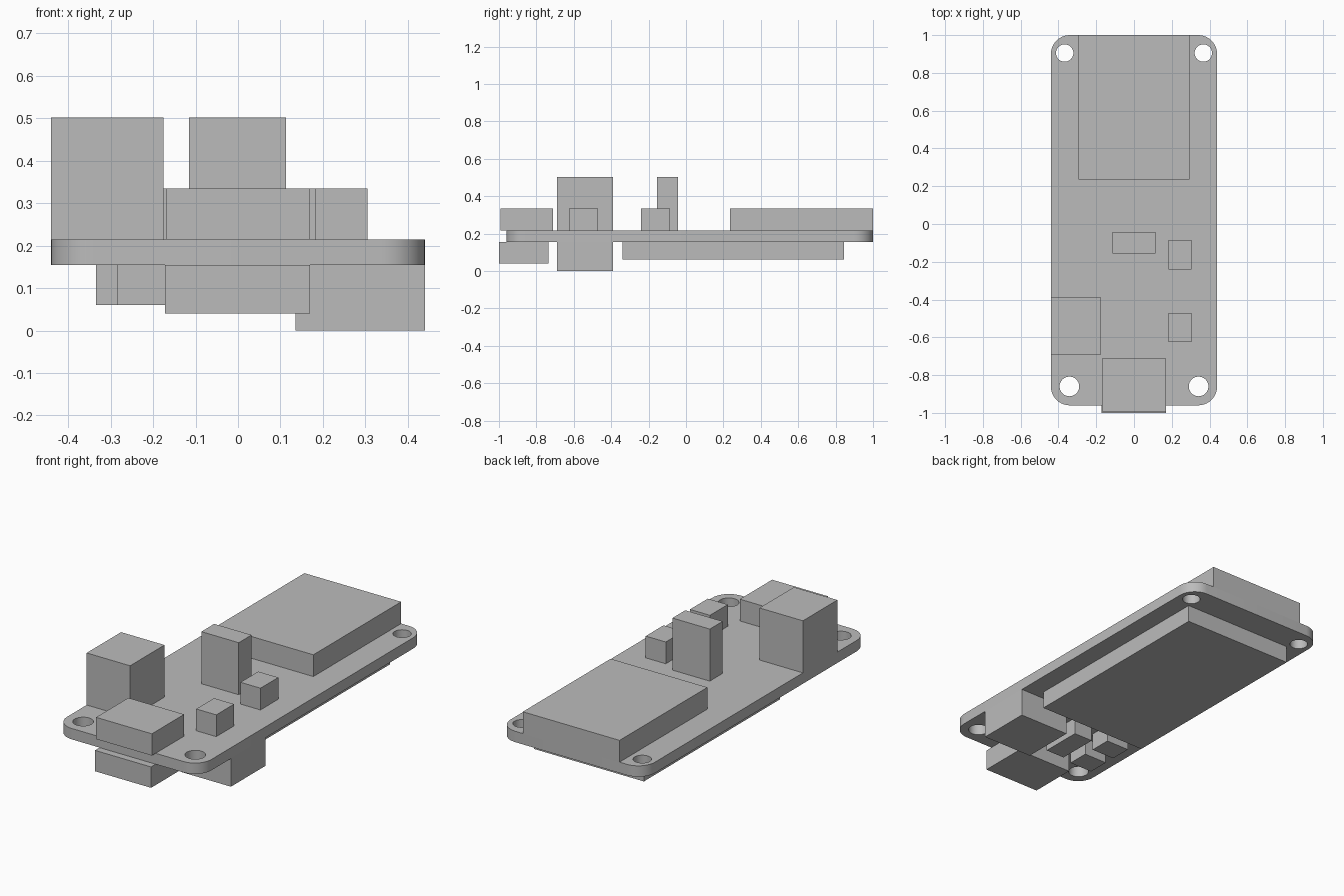
import bpy, bmesh
from mathutils import Matrix, Vector

cube = bpy.data.objects.get("Cube")
if cube:
    bpy.data.objects.remove(cube, do_unlink=True)

grey = bpy.data.materials.new("plain grey")
grey.use_nodes = True
colour = (0.5, 0.5, 0.5, 1)
grey.diffuse_color = colour
grey.node_tree.nodes["Principled BSDF"].inputs["Base Color"].default_value = colour

BOTTOM, TOP = 0.155, 0.215   # board faces
LOW, HIGH = 0.06, 0.335      # common component heights


def add_object(name, bm):
    mesh = bpy.data.meshes.new(name)
    bm.to_mesh(mesh)
    bm.free()
    mesh.materials.append(grey)
    obj = bpy.data.objects.new(name, mesh)
    bpy.context.collection.objects.link(obj)
    return obj


def box(name, x, y, z, corner_radius=0):
    low, high = Vector((x[0], y[0], z[0])), Vector((x[1], y[1], z[1]))
    bm = bmesh.new()
    size = Matrix.Diagonal(high - low).to_4x4()
    bmesh.ops.create_cube(bm, size=1, matrix=Matrix.Translation((low + high) / 2) @ size)
    if corner_radius:
        upright = [e for e in bm.edges
                   if abs((e.verts[0].co - e.verts[1].co).xy.length) < 1e-5]
        bmesh.ops.bevel(bm, geom=upright, offset=corner_radius, segments=10,
                        profile=0.5, affect='EDGES')
    return add_object(name, bm)


# Circuit board with rounded corners and four mounting holes
board = box("circuit_board", (-0.44, 0.44), (-0.96, 1), (BOTTOM, TOP), 0.1)
bm = bmesh.new()
for x, y, radius in ((0.367, 0.905, 0.046), (0.342, -0.86, 0.052)):
    for side in (-1, 1):
        bmesh.ops.create_cone(bm, cap_ends=True, segments=40, radius1=radius, radius2=radius,
                              depth=1, matrix=Matrix.Translation((side * x, y, 0)))
holes = add_object("hole_cutter", bm)
holes.hide_render = True
cut = board.modifiers.new("mounting_holes", 'BOOLEAN')
cut.object = holes
cut.solver = 'EXACT'
bpy.context.view_layer.objects.active = board
board.select_set(True)
bpy.ops.object.modifier_apply(modifier=cut.name)
bpy.data.objects.remove(holes, do_unlink=True)
bpy.ops.object.shade_smooth_by_angle()

# Components on the upper face
box("radio_module", (-0.295, 0.295), (0.235, 1), (TOP, HIGH))
box("upper_port", (-0.17, 0.17), (-0.993, -0.712), (TOP, HIGH))
box("upper_socket", (-0.44, -0.175), (-0.69, -0.39), (TOP, 0.502))
box("pin_header", (-0.115, 0.113), (-0.155, -0.043), (TOP, 0.502))
for name, y in (("front_button", -0.625), ("rear_button", -0.24)):
    box(name, (0.183, 0.305), (y, y + 0.155), (TOP, HIGH))

# Components on the lower face
box("display_panel", (-0.335, 0.335), (-0.34, 0.845), (LOW, BOTTOM))
box("lower_port", (-0.172, 0.17), (-1, -0.735), (0.04, BOTTOM))
box("lower_socket", (0.135, 0.44), (-0.69, -0.39), (0, BOTTOM))
box("lower_chip", (-0.08, 0.035), (-0.67, -0.44), (LOW, BOTTOM))
for name, y in (("front_lower_part", -0.69), ("rear_lower_part", -0.51)):
    box(name, (-0.285, -0.145), (y, y + 0.12), (LOW, BOTTOM))
